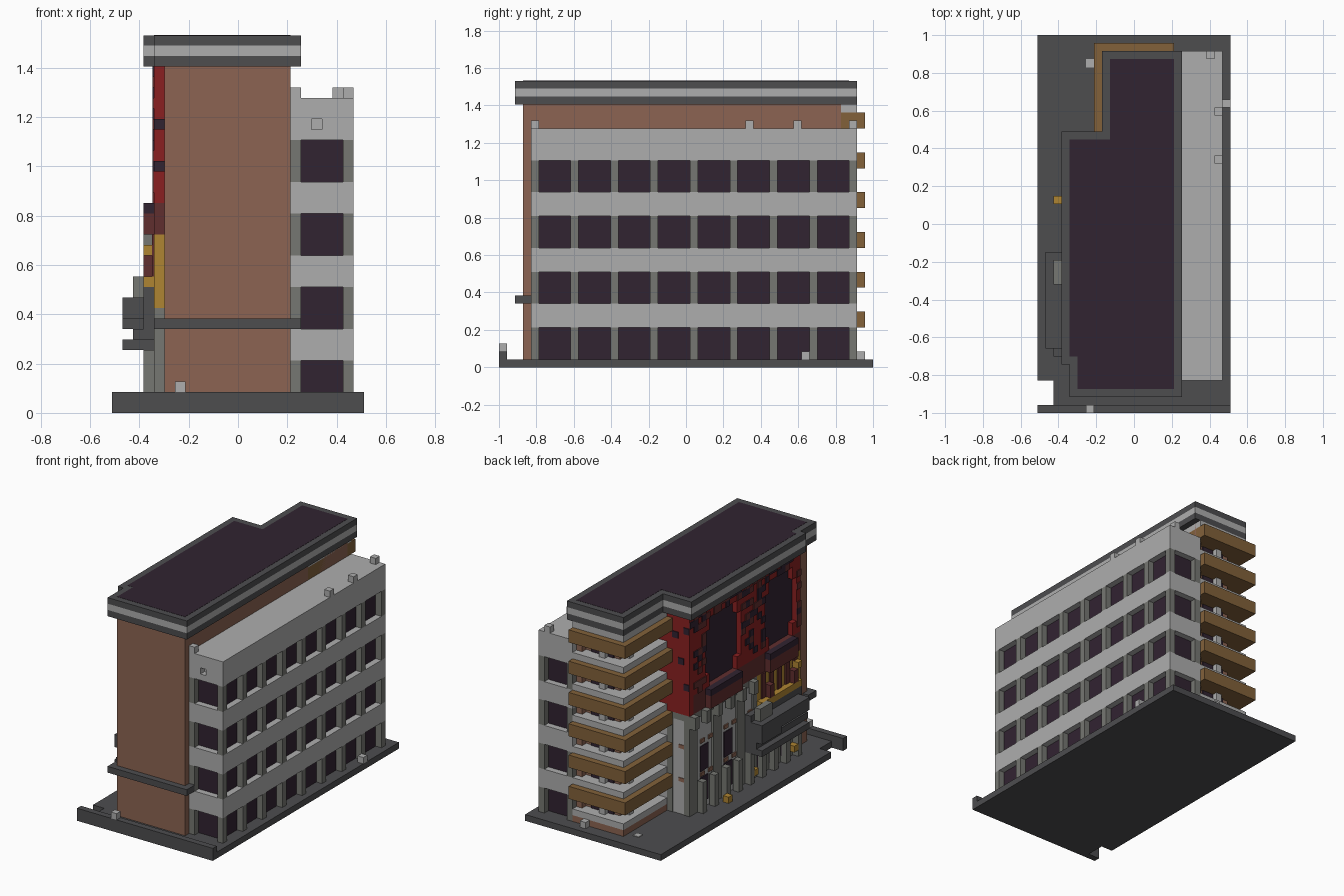
import bpy, bmesh, random
from mathutils import Matrix, Vector

random.seed(4)
U = 2 / 47            # edge of one building block
if "Cube" in bpy.data.objects:
    bpy.data.objects.remove(bpy.data.objects["Cube"])


def material(name, *rgb):
    m = bpy.data.materials.new(name)
    lin = [((c / 255 + 0.055) / 1.055) ** 2.4 for c in rgb] + [1]
    m.diffuse_color = lin
    m.use_nodes = True
    m.node_tree.nodes["Principled BSDF"].inputs["Base Color"].default_value = lin
    return m


DARK = material("dark grey", 77, 77, 79)
LIGHT = material("light grey", 174, 174, 174)
GREY = material("mid grey", 118, 119, 114)
PURPLE = material("dark purple", 49, 35, 49)
BROWN = material("brick brown", 140, 100, 82)
TAN = material("tan", 130, 97, 58)
RED = material("red", 138, 32, 33)
MAROON = material("maroon", 96, 46, 46)
YELLOW = material("ochre yellow", 175, 133, 50)


def part(name, mat, *boxes):
    """Join boxes, each (x0, x1, y0, y1, z0, z1) in blocks, into one object."""
    bm = bmesh.new()
    for x0, x1, y0, y1, z0, z1 in boxes:
        centre = Vector(((x0 + x1) / 2 - 12, (y0 + y1) / 2 - 23.5, (z0 + z1) / 2)) * U
        size = Matrix.Diagonal(((x1 - x0) * U, (y1 - y0) * U, (z1 - z0) * U, 1))
        bmesh.ops.create_cube(bm, size=1, matrix=Matrix.Translation(centre) @ size)
    mesh = bpy.data.meshes.new(name)
    bm.to_mesh(mesh)
    bm.free()
    mesh.materials.append(mat)
    obj = bpy.data.objects.new(name, mesh)
    bpy.context.scene.collection.objects.link(obj)


# Ground slab with front kerb and a notch
part("ground_slab", DARK, (0, 24, 4, 47, 0, 1), (2, 24, 1, 4, 0, 1))
part("front_kerb", DARK, (0, 24, 0, 1, 0, 2))

# Brick tower
part("tower", BROWN, (5, 17, 3, 33, 1, 33), (10, 17, 33, 43, 1, 33),
     (16, 17, 43, 44, 1, 33))
part("tower_belt", DARK, (4, 18, 2, 4, 8, 9))


# Roof in three bands, following the stepped plan
def roof(z0, z1, d=0):
    return [(4 + d, 18 - d, 2 + d, 6 + d, z0, z1),
            (3 + d, 18 - d, 6 + d, 35 - d, z0, z1),
            (8 + d, 18 - d, 35 - d, 45 - d, z0, z1)]


part("roof_lower_band", DARK, *roof(33, 34))
part("roof_middle_band", LIGHT, *roof(34, 35))
part("roof_upper_band", DARK, *roof(35, 35.97))
part("roof_deck", PURPLE, *roof(35.9, 36, 1))

# Side wing: glazing core, floor bands and posts
part("wing_glazing", PURPLE, (17, 22, 5, 44, 1, 26.5))
part("wing_bands", LIGHT, *[(17, 23, 4, 45, z, z + 3) for z in (5, 12, 19)],
     (17, 23, 5, 45, 26, 30), (17, 23, 4, 5, 26, 27), (17, 23, 4, 5, 28, 30),
     (17, 19, 4, 5, 27, 28), (20, 23, 4, 5, 27, 28))
posts = []
for z in (1, 8, 15, 22):
    posts += [(22, 23, y, y + 1, z, z + 4) for y in range(4, 45, 5)]
    posts += [(17, 18, y, y + 1, z, z + 4) for y in (4, 44)]
part("wing_posts", GREY, *posts)


def blocks(*corners):
    return [(x, x + 1, y, y + 1, z, z + 1) for x, y, z in corners]


part("wing_roof_vents", LIGHT, *blocks((17, 4, 30), (21, 44, 30), (22, 37, 30), (22, 31, 30)))
part("ground_blocks", LIGHT, *blocks((6, 0, 2), (14, 45, 1), (23, 38, 1)))
part("ground_plate", LIGHT, (6, 7, 43, 44, 1, 1.1))

# Wraparound balconies on the rear corner
levels = range(5, 31, 5)
part("balcony_parapets", TAN, *[(7, 17, 34, 46, z, z + 2) for z in levels])
part("balcony_ledges", LIGHT, *[(8, 17, 34, 45, z + 2, z + 3) for z in range(0, 31, 5)])
part("balcony_plinth", BROWN, (8, 17, 34, 45, 1, 2))
glass, piers = [], []
for z in range(3, 29, 5):
    glass += [(11, 15, 43, 43.2, z, z + 2), (9.8, 10, 36, 41, z, z + 2)]
    piers += [(9, 10, 41, 42, z, z + 2), (12, 13, 43, 44, z, z + 2)]
part("balcony_windows", PURPLE, *glass)
part("balcony_piers", LIGHT, *piers)

# Red upper facade around two tall windows
part("facade_glass", PURPLE, (4.8, 5, 7, 33, 17, 33))
piers = ((6, 7), (15, 21), (30, 33))
part("red_piers", RED, *[(4, 5, a, b, 20, 31) for a, b in piers],
     (4, 5, 6, 33, 31, 33), (4, 10, 33, 34, 17, 33),
     *[(4, 5, y, y + 1, 29, 31) for y in (7, 14, 21, 29)],
     *[(4, 5, y, y + 1, 20, 22) for y in (7, 14, 21, 29)])
part("red_facade_base", MAROON, (4, 5, 6, 33, 17, 20))
part("window_boxes", MAROON, (3, 4, 8, 15, 17, 19), (3, 4, 22, 30, 17, 19))
part("window_box_tops", PURPLE, (3, 4, 8, 15, 19, 20), (3, 4, 22, 30, 19, 20))


# Scattered dark and maroon bricks as thin plates
cells = [(y, z) for a, b in piers for y in range(a, b) for z in range(20, 31)]
cells += [(y, z) for y in range(7, 34) for z in (31, 32)]
random.shuffle(cells)


def plates(chosen):
    return [(3.85, 4, y, y + 1, z, z + 1) for y, z in chosen]


cut = len(cells) // 4
part("dark_bricks", PURPLE, *plates(cells[:cut]),
     *[(4, 5, 5.85, 6, z, z + 1) for z in (23, 27)],
     *[(x, x + 1, 34, 34.15, z, z + 1) for x, z in ((4, 21), (5, 25), (6, 29), (4, 30))])
part("maroon_bricks", MAROON, *plates(cells[cut:2 * cut]))

# Pale lower facade with pilasters, windows and cornice
part("lower_wall", LIGHT, (4.3, 5, 17, 33, 1, 16), (4.3, 10, 33, 33.9, 1, 17))
part("lower_pilasters", GREY, (4, 5, 32, 34, 1, 16), (4, 5, 26, 28, 1, 16),
     (4, 5, 20, 22, 1, 16), (4, 5, 17, 18, 1, 16), (7, 8, 33, 34, 1, 16))
part("lower_windows", PURPLE, *[(4.15, 4.3, y, y + 2, z, z + 4)
                                for y in (18, 23, 29) for z in (2, 7)])
part("brick_trim", BROWN, *[(4.1, 4.3, y, y + 1, z, z + 0.6)
                            for y in (18, 22, 24, 28, 30) for z in (6.2, 11.5)],
     *[(x, x + 1, 33.9, 34, z, z + 0.6) for x in (5, 8) for z in (6.2, 11.5)])
part("lower_cornice", GREY, (4, 8, 17, 34, 16, 17),
     *[(3, 4, y, y + 1, 15, 17) for y in range(18, 34, 3)])

# Shop front: grey base, yellow upper part with maroon stripes
part("shop_wall", GREY, (4, 5, 6, 17, 1, 10))
part("shop_windows", PURPLE, *[(3.85, 4, y, y + 2, 2, 6) for y in (9, 12, 15)])
part("shop_upper_wall", YELLOW, (4, 5, 6, 17, 10, 17))
part("shop_stripes", MAROON, *[(3.8, 4, y, y + 1, 13, 17) for y in range(7, 17, 2)])
part("shop_sign_bar", YELLOW, (3, 4, 7, 17, 12, 13), (3, 4, 7, 8, 15, 16))
part("shop_sign_brackets", MAROON, (3, 4, 8, 9, 13, 15), (3, 4, 14, 15, 13, 15))
part("shop_canopy", DARK, (1, 4, 8, 20, 6, 7), (2, 4, 7, 20, 7, 8),
     (3, 4, 7, 20, 8, 12), (1, 3, 8, 15, 9, 11), (1, 3, 15, 20, 8, 11))
part("canopy_unit", GREY, (2, 3, 16, 19, 11, 13))
part("street_posts", GREY, *[(3, 4, y, y + 1, 1, 6) for y in range(7, 34, 3)])
part("street_lamps", YELLOW, *blocks((2, 26, 1), (3, 18, 2), (3, 8, 2)))
